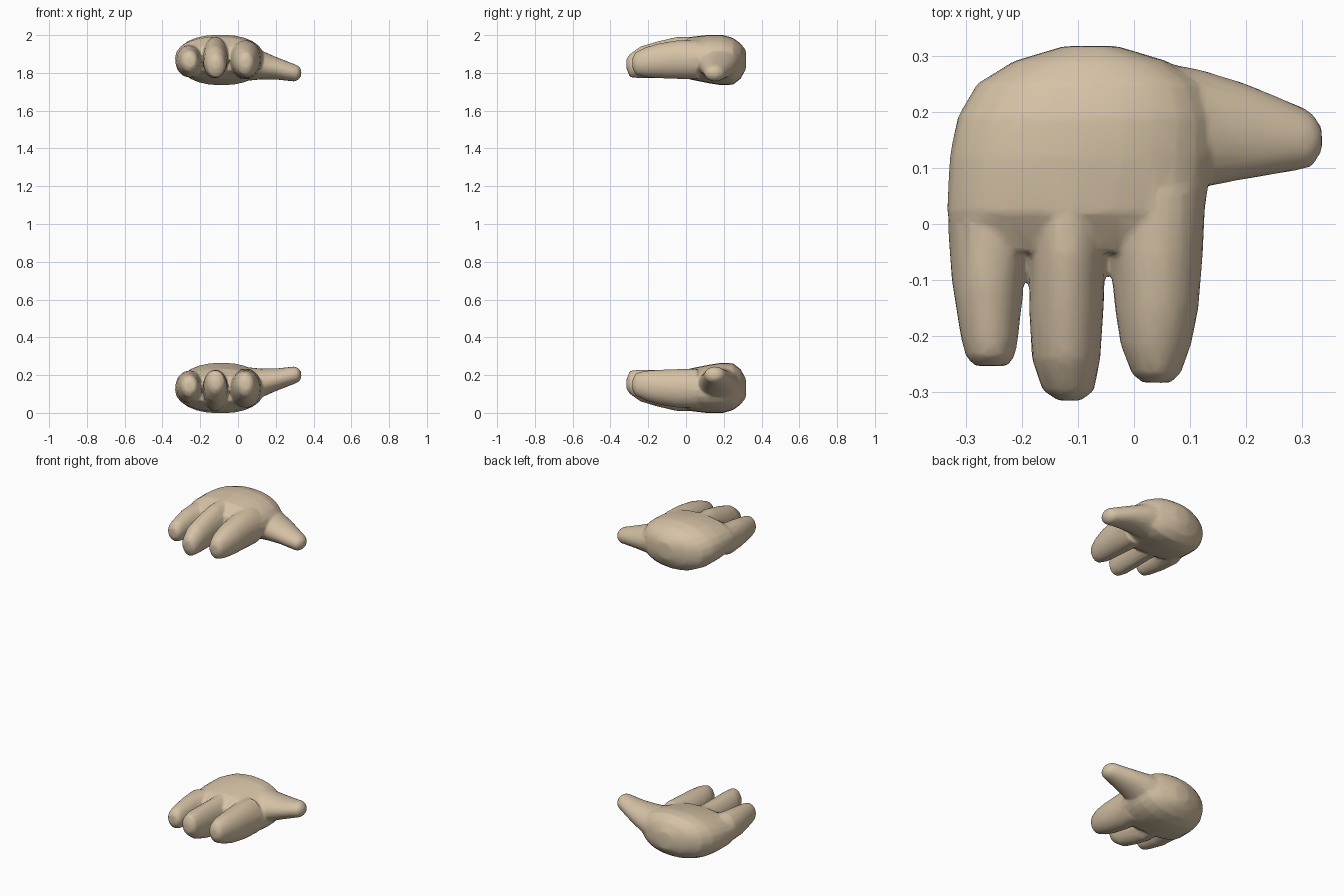
import bpy, bmesh, math
from mathutils import Vector

if "Cube" in bpy.data.objects:
    bpy.data.objects.remove(bpy.data.objects["Cube"])

skin = bpy.data.materials.new("warm_tan")
skin.diffuse_color = (0.67, 0.54, 0.38, 1)
skin.use_nodes = True
skin.node_tree.nodes["Principled BSDF"].inputs["Base Color"].default_value = skin.diffuse_color


def loft(bm, rings, axis, power=1.0, sides=24):
    """Closed tube of oval rings: (position, side low, side high, z low, z high)."""
    loops = []
    for pos, a0, a1, z0, z1 in rings:
        loop = []
        for i in range(sides):
            t = 2 * math.pi * i / sides
            c, s = math.cos(t), math.sin(t)
            a = (a0 + a1) / 2 + (a1 - a0) / 2 * math.copysign(abs(c) ** power, c)
            z = (z0 + z1) / 2 + (z1 - z0) / 2 * math.copysign(abs(s) ** power, s)
            loop.append(bm.verts.new((a, pos, z) if axis == "Y" else (pos, a, z)))
        loops.append(loop)
    faces = [bm.faces.new(loops[0]), bm.faces.new(loops[-1][::-1])]
    for low, high in zip(loops, loops[1:]):
        for i in range(sides):
            j = (i + 1) % sides
            faces.append(bm.faces.new((low[i], high[i], high[j], low[j])))
    bmesh.ops.recalc_face_normals(bm, faces=faces)


bm = bmesh.new()
# Palm, from knuckles to wrist
loft(bm, [(-0.05, -0.315, 0.110, 1.81, 1.94), (0.02, -0.334, 0.126, 1.765, 1.99),
          (0.12, -0.329, 0.14, 1.745, 2.002), (0.19, -0.315, 0.14, 1.734, 2.002),
          (0.25, -0.28, 0.12, 1.738, 1.985), (0.29, -0.215, 0.06, 1.77, 1.955),
          (0.317, -0.125, -0.03, 1.82, 1.92)], "Y", 0.9)
# Three fingers, from tip to root
loft(bm, [(-0.253, -0.285, -0.225, 1.83, 1.89), (-0.235, -0.30, -0.212, 1.805, 1.915),
          (-0.20, -0.309, -0.206, 1.795, 1.925), (-0.10, -0.325, -0.196, 1.782, 1.945),
          (0.0, -0.332, -0.18, 1.775, 1.95), (0.06, -0.31, -0.18, 1.79, 1.94)], "Y")
loft(bm, [(-0.315, -0.135, -0.095, 1.82, 1.875), (-0.297, -0.163, -0.071, 1.777, 1.90),
          (-0.24, -0.182, -0.060, 1.771, 1.94), (-0.15, -0.187, -0.054, 1.771, 1.967),
          (-0.05, -0.187, -0.051, 1.771, 1.99), (0.06, -0.19, -0.05, 1.77, 1.99)], "Y")
loft(bm, [(-0.283, 0.015, 0.065, 1.825, 1.88), (-0.267, -0.004, 0.083, 1.79, 1.91),
          (-0.215, -0.024, 0.102, 1.777, 1.935), (-0.15, -0.034, 0.115, 1.772, 1.955),
          (-0.05, -0.043, 0.123, 1.768, 1.972), (0.06, -0.045, 0.128, 1.765, 1.975)], "Y")
# Thumb, from inside the palm to the tip
loft(bm, [(-0.02, 0.04, 0.30, 1.75, 1.985), (0.05, 0.055, 0.288, 1.758, 1.96),
          (0.12, 0.065, 0.275, 1.765, 1.92), (0.2, 0.08, 0.25, 1.765, 1.885),
          (0.30, 0.097, 0.208, 1.754, 1.846), (0.318, 0.103, 0.197, 1.762, 1.838),
          (0.335, 0.13, 0.172, 1.782, 1.82)], "X")
mesh = bpy.data.meshes.new("upper_hand")
bm.to_mesh(mesh)
bm.free()
upper = bpy.data.objects.new("upper_hand", mesh)
bpy.context.collection.objects.link(upper)
bpy.context.view_layer.objects.active = upper
upper.select_set(True)

# Fuse the parts into one skin, soften the creases, reduce the faces
fuse = upper.modifiers.new("fuse", "REMESH")
fuse.mode = "VOXEL"
fuse.voxel_size = 0.006
soften = upper.modifiers.new("soften", "SMOOTH")
soften.factor = 0.5
soften.iterations = 10
reduce = upper.modifiers.new("reduce", "DECIMATE")
reduce.ratio = 0.06
for name in ("fuse", "soften", "reduce"):
    bpy.ops.object.modifier_apply(modifier=name)
upper.data.materials.clear()
upper.data.materials.append(skin)
bpy.ops.object.shade_smooth()

# Lower hand, mirrored about mid height
lower = bpy.data.objects.new("lower_hand", upper.data.copy())
bpy.context.collection.objects.link(lower)
for v in lower.data.vertices:
    v.co = Vector((v.co.x, v.co.y, 2 - v.co.z))
lower.data.flip_normals()
